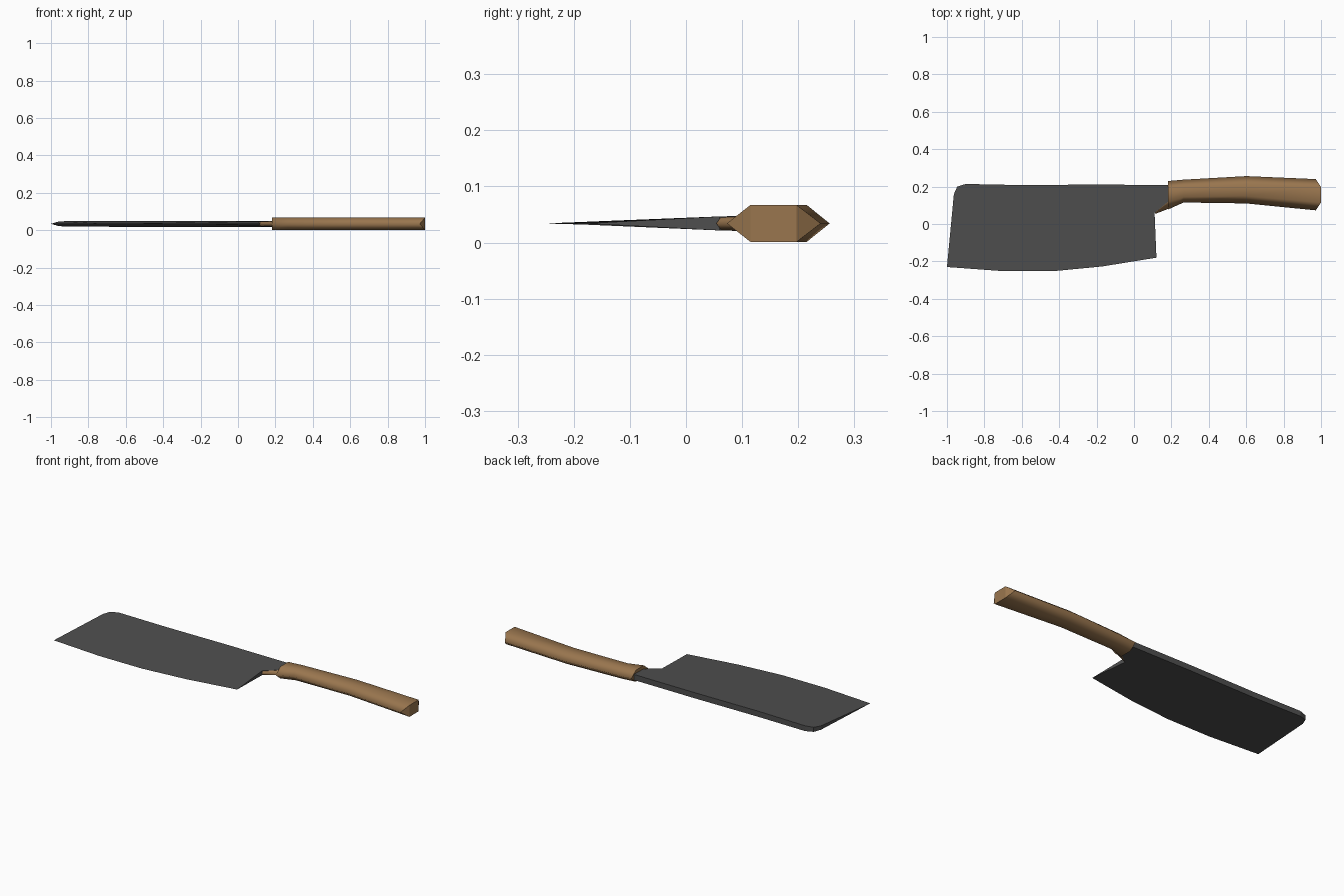
import bpy
import bmesh

if "Cube" in bpy.data.objects:
    bpy.data.objects.remove(bpy.data.objects["Cube"], do_unlink=True)

MID = 0.034  # height of the knife's central plane


def material(name, rgb):
    mat = bpy.data.materials.new(name)
    mat.use_nodes = True
    color = (*rgb, 1)
    mat.diffuse_color = color
    mat.node_tree.nodes["Principled BSDF"].inputs["Base Color"].default_value = color
    return mat


def finish(bm, name, mat):
    bmesh.ops.recalc_face_normals(bm, faces=bm.faces)
    mesh = bpy.data.meshes.new(name)
    bm.to_mesh(mesh)
    bm.free()
    mesh.materials.append(mat)
    obj = bpy.data.objects.new(name, mesh)
    bpy.context.collection.objects.link(obj)
    return obj


def wedge_plate(name, outline, mat):
    """Plate from (x, y, half thickness); zero thickness gives a sharp edge."""
    bm = bmesh.new()
    top, bottom = [], []
    for x, y, half in outline:
        upper = bm.verts.new((x, y, MID + half))
        top.append(upper)
        bottom.append(bm.verts.new((x, y, MID - half)) if half else upper)
    bm.faces.new(top)
    bm.faces.new(bottom[::-1])
    for i in range(len(outline)):
        j = (i + 1) % len(outline)
        ring = list(dict.fromkeys((top[i], bottom[i], bottom[j], top[j])))
        if len(ring) > 2:
            bm.faces.new(ring)
    return finish(bm, name, mat)


def hex_loft(name, sections, mat):
    """Six-sided loft from (x, ridge x, low, flat low, flat high, high, half)."""
    bm = bmesh.new()
    rings = []
    for x, ridge, low, flat_low, flat_high, high, h in sections:
        points = [(ridge, low, 0), (x, flat_low, h), (x, flat_high, h),
                  (ridge, high, 0), (x, flat_high, -h), (x, flat_low, -h)]
        rings.append([bm.verts.new((px, y, MID + z)) for px, y, z in points])
    for a, b in zip(rings, rings[1:]):
        for i in range(6):
            j = (i + 1) % 6
            bm.faces.new((a[i], a[j], b[j], b[i])).smooth = True
    # Folded end caps: a flat middle and two slanted triangles
    for r in (rings[0], rings[-1]):
        bm.faces.new((r[1], r[2], r[4], r[5]))
        bm.faces.new((r[0], r[1], r[5]))
        bm.faces.new((r[2], r[3], r[4]))
    return finish(bm, name, mat)


steel = material("dark steel", (0.078, 0.078, 0.078))
wood = material("brown wood", (0.32, 0.18, 0.077))

# Blade: sharp curved edge, then heel, notch, spine and clipped tip
wedge_plate("blade", [
    (-1.0, -0.23, 0), (-0.7, -0.252, 0), (-0.43, -0.252, 0),
    (-0.17, -0.227, 0), (0.12, -0.18, 0),
    (0.11, 0.06, 0.0125), (0.19, 0.125, 0.014), (0.19, 0.208, 0.016),
    (-0.2, 0.211, 0.016), (-0.6, 0.208, 0.016), (-0.9, 0.214, 0.015),
    (-0.945, 0.2, 0.013), (-0.963, 0.16, 0.011)], steel)

# Bolster wedge between the heel notch and the handle
hex_loft("bolster", [
    (0.112, 0.114, 0.054, 0.063, 0.07, 0.075, 0.012),
    (0.2, 0.2, 0.088, 0.132, 0.15, 0.16, 0.0135)], wood)

# Handle: gently arched grip
hex_loft("handle", [
    (0.183, 0.183, 0.078, 0.118, 0.19, 0.23, 0.033),
    (0.265, 0.265, 0.115, 0.145, 0.2, 0.237, 0.033),
    (0.6, 0.6, 0.11, 0.15, 0.215, 0.256, 0.033),
    (1.0, 0.972, 0.073, 0.115, 0.197, 0.24, 0.033)], wood)
